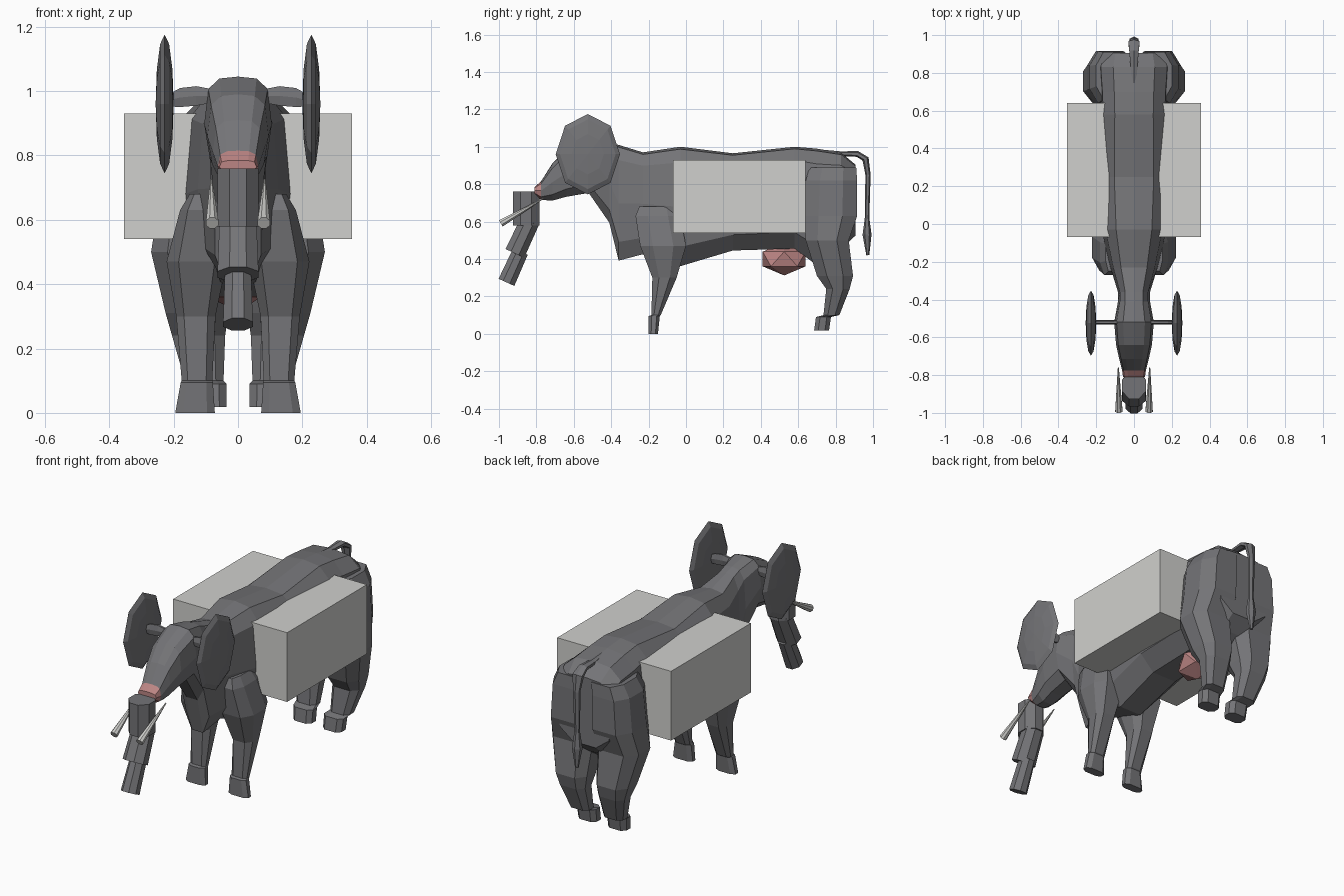
import bpy, bmesh, math
from mathutils import Vector, Matrix

if "Cube" in bpy.data.objects:
    bpy.data.objects.remove(bpy.data.objects["Cube"])


def material(name, rgb):
    m = bpy.data.materials.new(name)
    m.diffuse_color = (*rgb, 1)
    m.use_nodes = True
    m.node_tree.nodes["Principled BSDF"].inputs["Base Color"].default_value = m.diffuse_color
    return m


GREY = material("hide grey", (0.175, 0.175, 0.185))
PINK = material("skin pink", (0.50, 0.235, 0.23))
PALE = material("pale stone", (0.63, 0.63, 0.61))


def finish(name, bm, *mats):
    bmesh.ops.recalc_face_normals(bm, faces=bm.faces[:])
    me = bpy.data.meshes.new(name)
    bm.to_mesh(me)
    bm.free()
    for m in mats:
        me.materials.append(m)
    ob = bpy.data.objects.new(name, me)
    bpy.context.collection.objects.link(ob)
    return ob


def loft(rings):
    """Skin a list of equal-length point rings and cap both ends."""
    bm = bmesh.new()
    vs = [[bm.verts.new(p) for p in r] for r in rings]
    n = len(vs[0])
    for a, b in zip(vs, vs[1:]):
        for i in range(n):
            j = (i + 1) % n
            bm.faces.new((a[i], a[j], b[j], b[i]))
    bm.faces.new(vs[0])
    bm.faces.new(vs[-1])
    return bm


def tube(path, sides):
    """Rings along a path of (x, y, z, radius, width scale), bent in the yz plane."""
    pts = [Vector(p[:3]) for p in path]
    rings = []
    for i, p in enumerate(path):
        t = (pts[min(i + 1, len(pts) - 1)] - pts[max(i - 1, 0)]).normalized()
        side = Vector((1, 0, 0))
        up = t.cross(side).normalized()
        rings.append([pts[i] + side * (p[3] * p[4] * math.cos(a)) + up * (p[3] * math.sin(a))
                      for a in (math.tau * (k + 0.5) / sides for k in range(sides))])
    return loft(rings)


# Body, neck and head: y, bottom, top, half width
SECTIONS = [(-0.81, 0.745, 0.785, 0.058), (-0.775, 0.715, 0.815, 0.063),
            (-0.715, 0.71, 0.91, 0.078), (-0.64, 0.73, 0.99, 0.095),
            (-0.52, 0.75, 1.045, 0.105), (-0.41, 0.59, 1.025, 0.085),
            (-0.36, 0.385, 1.01, 0.085), (-0.23, 0.42, 0.97, 0.125),
            (-0.03, 0.355, 1.0, 0.172), (0.25, 0.44, 0.965, 0.19),
            (0.58, 0.45, 1.0, 0.185), (0.70, 0.36, 0.99, 0.19),
            (0.83, 0.45, 0.968, 0.20), (0.905, 0.52, 0.905, 0.18)]
HALF = [(0, 1), (0.55, 0.98), (0.88, 0.87), (1, 0.5), (0.85, 0.17), (0.4, 0.01)]
OUTLINE = HALF + [(-x, z) for x, z in HALF[:0:-1]]
bm = loft([[(w * fx, y, lo + (hi - lo) * fz) for fx, fz in OUTLINE]
           for y, lo, hi, w in SECTIONS])
for f in bm.faces:
    f.material_index = 1 if f.calc_center_median().y < -0.77 else 0
finish("body_and_head", bm, GREY, PINK)

# Legs: z, front y, back y, inner x, outer x
FRONT = [(0.68, -0.25, -0.05, 0.08, 0.15), (0.63, -0.27, -0.03, 0.06, 0.18),
         (0.47, -0.245, 0.0, 0.035, 0.222), (0.30, -0.18, -0.05, 0.07, 0.192),
         (0.10, -0.185, -0.135, 0.08, 0.175), (0.095, -0.2, -0.14, 0.078, 0.178),
         (0.0, -0.2, -0.15, 0.072, 0.195)]
HIND = [(0.89, 0.66, 0.91, 0.01, 0.20), (0.82, 0.64, 0.915, 0.01, 0.235),
        (0.63, 0.63, 0.915, 0.01, 0.25), (0.50, 0.64, 0.87, 0.015, 0.27),
        (0.31, 0.70, 0.893, 0.03, 0.225), (0.24, 0.75, 0.875, 0.04, 0.205),
        (0.10, 0.735, 0.82, 0.045, 0.165), (0.09, 0.695, 0.775, 0.035, 0.155),
        (0.018, 0.685, 0.765, 0.035, 0.15)]
CORNERS = [(1, 0.45), (0.6, 1), (-0.6, 1), (-1, 0.45), (-1, -0.45), (-0.6, -1), (0.6, -1), (1, -0.45)]
for s, side in ((-1, "left"), (1, "right")):
    for name, levels in (("front_leg", FRONT), ("hind_leg", HIND)):
        rings = []
        for z, y0, y1, x0, x1 in levels:
            rings.append([(s * ((x0 + x1) / 2 + cx * (x1 - x0) / 2),
                           (y0 + y1) / 2 + cy * (y1 - y0) / 2, z) for cx, cy in CORNERS])
        finish(f"{side}_{name}", loft(rings), GREY)

    # Ear: flat eight-sided lens facing sideways
    bm = bmesh.new()
    rot = Matrix.Rotation(math.pi / 2, 4, 'Y') @ Matrix.Rotation(0.0, 4, 'Z')
    bmesh.ops.create_uvsphere(bm, u_segments=8, v_segments=6, radius=1, matrix=rot)
    bmesh.ops.transform(bm, verts=bm.verts[:], matrix=Matrix.Translation((s * 0.228, -0.525, 0.96))
                        @ Matrix.Diagonal((0.028, 0.172, 0.215, 1)))
    finish(f"{side}_ear", bm, GREY)

    # Ear stalk: thin flattened arm
    rings = [[(s * x, -0.52 + 0.011 * math.cos(a), z + h * math.sin(a))
              for a in (math.tau * k / 6 for k in range(6))]
             for x, z, h in ((0.06, 0.985, 0.02), (0.13, 0.985, 0.035), (0.18, 0.98, 0.034), (0.22, 0.97, 0.02))]
    finish(f"{side}_ear_stalk", loft(rings), GREY)

    # Tusk: wide at the outer end
    finish(f"{side}_tusk", tube([(s * 0.08, -0.99, 0.59, 0.021, 1),
                                 (s * 0.083, -0.76, 0.725, 0.003, 1)], 8), PALE)

    # Side pannier box
    bm = bmesh.new()
    bmesh.ops.create_cube(bm, size=1, matrix=Matrix.Translation((s * 0.2425, 0.285, 0.735))
                          @ Matrix.Diagonal((0.225, 0.71, 0.39, 1)))
    finish(f"{side}_pannier", bm, PALE)

# Trunk: three stacked eight-sided pieces
for name, path in (("upper", [(0, -0.855, 0.76, 0.077, 0.9), (0, -0.855, 0.58, 0.077, 0.9)]),
                   ("middle", [(0, -0.835, 0.60, 0.056, 1.1), (0, -0.915, 0.43, 0.060, 1.15)]),
                   ("lower", [(0, -0.885, 0.44, 0.046, 0.95), (0, -0.96, 0.275, 0.050, 1)])):
    finish(f"trunk_{name}", tube(path, 8), GREY)

# Tail: arched tube with a swollen tuft
finish("tail", tube([(0, 0.60, 0.99, 0.006, 1), (0, 0.83, 0.962, 0.013, 1.6),
                     (0, 0.915, 0.962, 0.016, 1.8), (0, 0.96, 0.935, 0.018, 1.9),
                     (0, 0.973, 0.85, 0.014, 1.5), (0, 0.968, 0.62, 0.012, 1.3),
                     (0, 0.968, 0.53, 0.024, 1.2), (0, 0.972, 0.42, 0.008, 1.2)], 6), GREY)

# Udder: faceted lump under the belly
bm = bmesh.new()
bmesh.ops.create_icosphere(bm, subdivisions=1, radius=1, matrix=Matrix.Translation((0, 0.525, 0.40))
                           @ Matrix.Diagonal((0.10, 0.135, 0.088, 1)))
finish("udder", bm, PINK)
